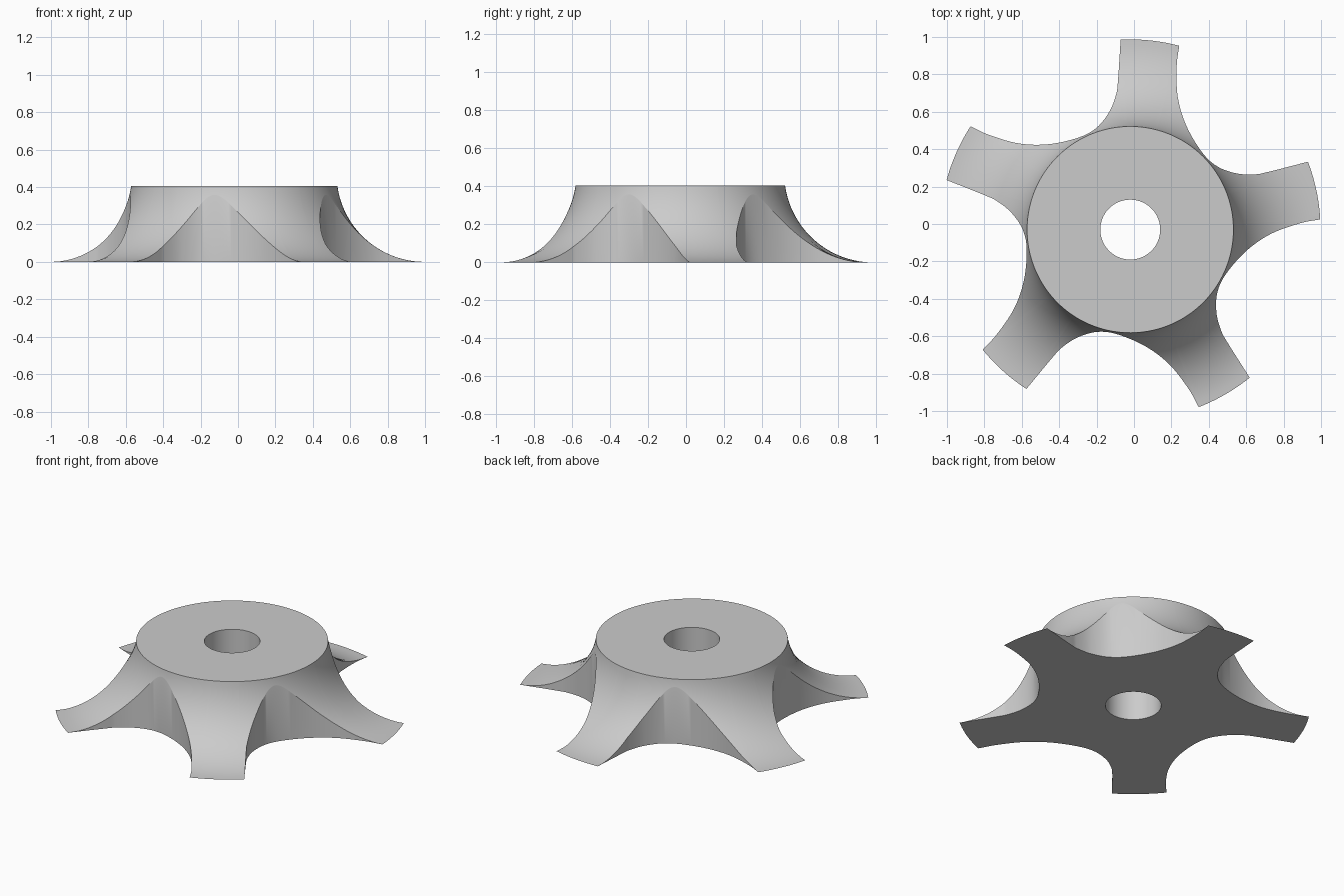
import bpy, bmesh
from math import radians, cos, sin, sqrt, atan2, hypot, pi
from mathutils import Vector

if "Cube" in bpy.data.objects:
    bpy.data.objects.remove(bpy.data.objects["Cube"], do_unlink=True)

ARMS = 5
FIRST_ARM = 12            # direction of the first arm, degrees
HALF_ARM = 8.9            # half the angle covered by an arm tip
HOLE, TIP, HEIGHT = 0.16, 1.017, 0.405
FLARE = 0.47              # radius of the concave flank
TOP = TIP - sqrt(FLARE**2 - (FLARE - HEIGHT)**2)
ARC_STEPS = 20

# Lopsided scallop between two arms: (degrees from arm centre, radius)
SCALLOP = [(HALF_ARM, TIP), (10.7, 0.80), (12, 0.726), (16, 0.641), (24, 0.575),
           (35, 0.564), (49.5, 0.63), (58.2, 0.751), (62.1, 0.906), (63.1, TIP)]


def polar(deg, r):
    return Vector((r * cos(radians(deg)), r * sin(radians(deg))))


def smooth_path(points, steps):
    """Catmull-Rom curve through the points."""
    pts = [points[0] * 2 - points[1]] + points + [points[-1] * 2 - points[-2]]
    path = []
    for a, b, c, d in zip(pts, pts[1:], pts[2:], pts[3:]):
        for i in range(steps):
            t = i / steps
            path.append(b + (c - a) * t / 2 + (a * 2 - b * 5 + c * 4 - d) * t**2 / 2
                        + (b * 3 - a - c * 3 + d) * t**3 / 2)
    return path + [points[-1]]


def outline():
    """(angle, radius) around the foot: each arm tip, then its scallop."""
    tip = [polar(HALF_ARM * (i / 6 - 1), TIP) for i in range(12)]
    sector = tip + smooth_path([polar(*p) for p in SCALLOP], 8)[:-1]
    return [(atan2(p.y, p.x) + radians(FIRST_ARM) + k * 2 * pi / ARMS, hypot(p.x, p.y))
            for k in range(ARMS) for p in sector]


def section(rim):
    """Cross-section (radius, z): top, flared flank to the rim, wall, underside."""
    start = atan2(FLARE - HEIGHT, TIP - TOP)
    end = atan2(sqrt(max(FLARE**2 - (TIP - rim)**2, 0)), TIP - rim)
    flank = []
    for i in range(ARC_STEPS + 1):
        a = start + (end - start) * i / ARC_STEPS
        flank.append((TIP - FLARE * cos(a), FLARE - FLARE * sin(a)))
    return [(HOLE, HEIGHT)] + flank + [(rim, 0), (HOLE, 0)]


# Hub with five flared arms, swept around the axle hole
bm = bmesh.new()
columns = [[bm.verts.new((r * cos(a), r * sin(a), z)) for r, z in section(rim)]
           for a, rim in outline()]
for col, nxt in zip(columns, columns[1:] + columns[:1]):
    for i in range(len(col)):
        j = (i + 1) % len(col)
        bm.faces.new((col[i], col[j], nxt[j], nxt[i]))
bmesh.ops.remove_doubles(bm, verts=bm.verts, dist=0.0002)
bmesh.ops.recalc_face_normals(bm, faces=bm.faces)
mesh = bpy.data.meshes.new("five_arm_hub")
bm.to_mesh(mesh)
bm.free()

hub = bpy.data.objects.new("five_arm_hub", mesh)
hub.location = (-0.02, -0.03, 0)
bpy.context.collection.objects.link(hub)

# Plain grey finish
grey = bpy.data.materials.new("plain_grey")
grey.use_nodes = True
colour = (0.6, 0.6, 0.6, 1)
grey.diffuse_color = colour
grey.node_tree.nodes["Principled BSDF"].inputs["Base Color"].default_value = colour
mesh.materials.append(grey)

bpy.ops.object.select_all(action="DESELECT")
hub.select_set(True)
bpy.context.view_layer.objects.active = hub
bpy.ops.object.shade_smooth_by_angle(angle=radians(25))
